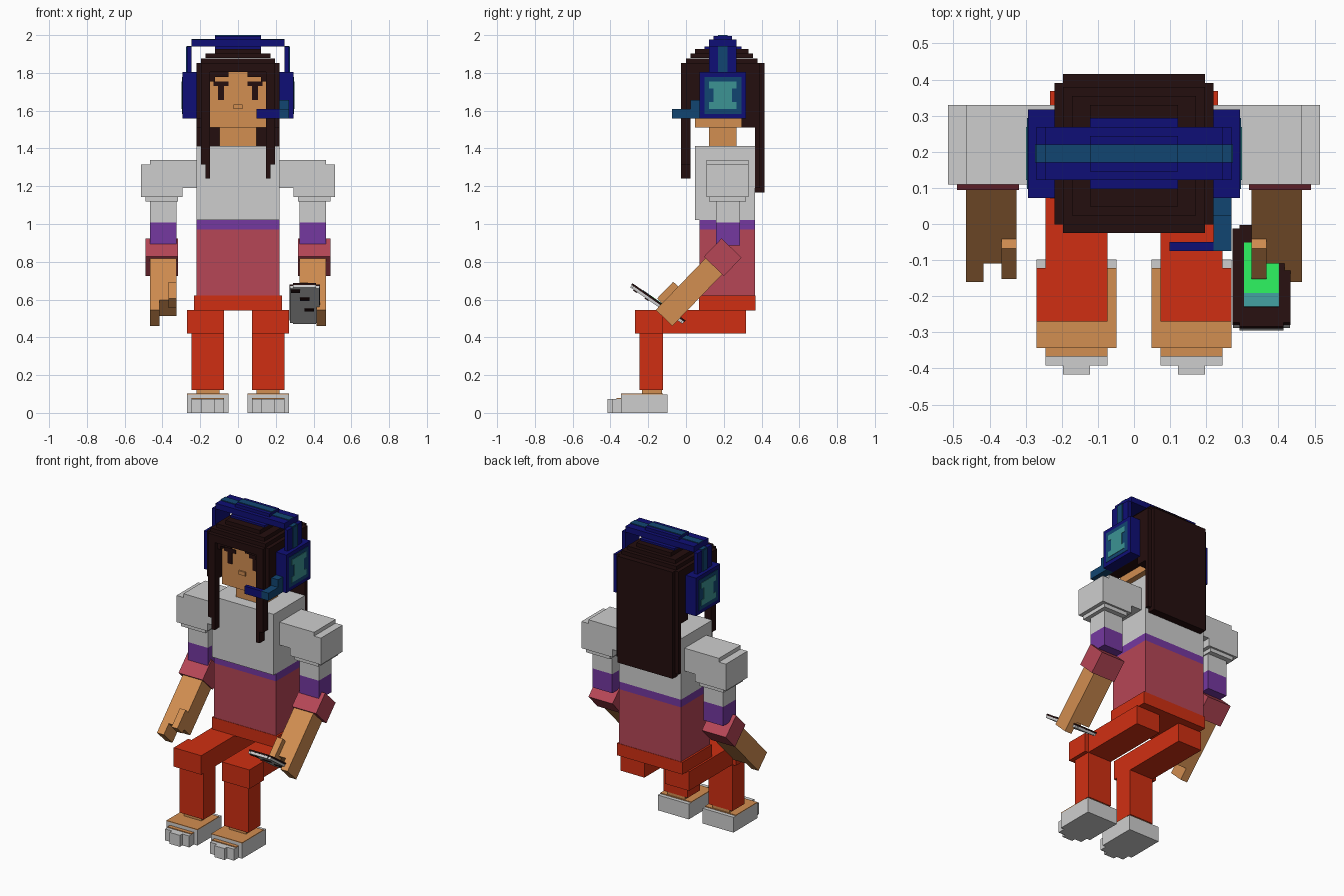
import bpy
import bmesh
from math import radians
from mathutils import Matrix, Vector

default_cube = bpy.data.objects.get("Cube")
if default_cube:
    bpy.data.objects.remove(default_cube, do_unlink=True)

UNIT = 0.0245  # edge length of one block


def linear(channel):
    c = channel / 255
    return c / 12.92 if c <= 0.04045 else ((c + 0.055) / 1.055) ** 2.4


def material(name, red, green, blue):
    colour = (linear(red), linear(green), linear(blue), 1)
    mat = bpy.data.materials.new(name)
    mat.use_nodes = True
    mat.diffuse_color = colour
    shader = mat.node_tree.nodes["Principled BSDF"]
    shader.inputs["Base Color"].default_value = colour
    shader.inputs["Roughness"].default_value = 0.9
    return mat


WHITE = material("pale grey", 206, 206, 206)
DARK = material("dark brown", 36, 14, 14)
SKIN = material("warm skin", 210, 142, 81)
NAVY = material("navy blue", 15, 15, 118)
TEAL = material("deep teal", 17, 69, 113)
AQUA = material("light teal", 60, 148, 148)
PURPLE = material("purple", 117, 56, 160)
PINK = material("dusty red", 182, 70, 86)
ORANGE = material("orange red", 208, 47, 18)
GREEN = material("bright green", 40, 224, 88)


def frame(x, y, z, tilt=0):
    """Local block grid: origin in world units, tilted about the x axis."""
    move = Matrix.Translation((x, y, z))
    return move @ Matrix.Rotation(radians(tilt), 4, "X") @ Matrix.Scale(UNIT, 4)


BODY = frame(0, 0.195, 1.51)          # origin at the chin
LEGS = frame(0, 0, 0)
FOREARM = frame(0, 0.19, 0.82, -44)   # origin at the elbow
PHONE = frame(0.353, -0.15, 0.578, -35)


def blocks(name, mat, space, boxes, flip=1):
    """One object made of boxes given as (x range, y range, z range)."""
    bm = bmesh.new()
    for x, y, z in boxes:
        if not isinstance(x, tuple):
            x = (-x, x)               # single number: centred half width
        size = Vector((x[1] - x[0], y[1] - y[0], z[1] - z[0]))
        middle = Vector((flip * sum(x), sum(y), sum(z))) / 2
        placed = space @ Matrix.Translation(middle) @ Matrix.Diagonal(size).to_4x4()
        bmesh.ops.create_cube(bm, size=1, matrix=placed)
    mesh = bpy.data.meshes.new(name)
    bm.to_mesh(mesh)
    bm.free()
    mesh.materials.append(mat)
    obj = bpy.data.objects.new(name, mesh)
    bpy.context.collection.objects.link(obj)
    return obj


def pair(name, mat, space, boxes):
    for side, flip in (("left_", 1), ("right_", -1)):
        blocks(side + name, mat, space, boxes, flip)


# Head and face
blocks("head", SKIN, BODY, [(6, (-6, 4), (0, 12))])
blocks("mouth", SKIN, BODY, [(1, (-6.4, -6), (4, 5))])
blocks("neck", SKIN, BODY, [(4, (-3, 3), (-4, 0))])
pair("eye", DARK, BODY, [
    ((2, 5.3), (-6.2, -6), (9, 10)),
    ((3, 4.3), (-6.2, -6), (6, 9)),
])

# Hair: stepped crown, sides, fringe, front locks and long back
blocks("hair_crown", DARK, BODY, [
    (9, (-8, 8), (12, 14)),
    (8, (-9, 9), (12, 14)),
    (8, (-8, 7.5), (14, 15)),
    (7, (-7, 6.5), (15, 16)),
    (5, (-6, 5.5), (16, 17)),
])
pair("hair_side", DARK, BODY, [
    ((6, 9), (-8, 8), (2, 12)),
    ((6, 8), (-9, -8), (2, 12)),
])
pair("hair_fringe", DARK, BODY, [
    ((2, 6), (-8, -6), (11, 12)),
    ((5, 6), (-8, -6), (10, 11)),
])
pair("hair_lock", DARK, BODY, [
    ((6, 8), (-9, -7), (-8, 2)),
    ((6, 7), (-9, -7), (-11, -8)),
])
blocks("hair_back", DARK, BODY, [
    (9, (4, 8), (0, 12)),
    (9, (7, 8), (-13, 0)),
    (8, (7, 9), (-14, 12)),
])

# Headset
pair("ear_cup", NAVY, BODY, [((9, 12), (-5, 5), (2, 12))])
pair("ear_cup_panel", TEAL, BODY, [((12, 12.1), (-4, 4), (3, 11))])
pair("ear_cup_badge", AQUA, BODY, [
    ((12, 12.2), (-3, 3), (4, 5.5)),
    ((12, 12.2), (-2, 2), (5.5, 8.5)),
    ((12, 12.2), (-3, 3), (8.5, 10)),
])
pair("headband_side", NAVY, BODY, [((10, 11), (-3, 3), (12, 17.5))])
blocks("headband_top", NAVY, BODY, [
    (10, (-3, 3), (17.5, 19)),
    (5, (-4, 4), (17, 17.5)),
    (5, (-2, 2), (19, 19.8)),
])
pair("headband_stripe", TEAL, BODY, [
    ((11, 11.2), (-1, 1), (12, 17.5)),
    ((10, 11), (-1, 1), (17.5, 17.7)),
    ((5, 10), (-1, 1), (19, 19.2)),
])
blocks("headband_top_stripe", TEAL, BODY, [(5, (-1, 1), (19.8, 20))])
blocks("microphone_arm", TEAL, BODY, [
    ((9, 11), (-11, -5), (2, 4)),
    ((9, 11), (-7, -5), (4, 6)),
])
blocks("microphone_tip", NAVY, BODY, [((4, 9), (-11, -10), (2, 4))])

# Torso in stacked colour bands
blocks("shirt_top", WHITE, BODY, [(9, (-6, 7), (-20, -4))])
blocks("shirt_stripe", PURPLE, BODY, [(9, (-5, 7), (-22, -20))])
blocks("shirt_bottom", PINK, BODY, [(9, (-5, 7), (-36.3, -22))])
blocks("waistband", ORANGE, BODY, [(9.5, (-5.1, 7.1), (-39.5, -36.3))])

# Arms
pair("shoulder_puff", WHITE, BODY, [
    ((9, 19), (-3.5, 5.5), (-8, -7)),
    ((9, 21), (-3.5, 5.5), (-13, -8)),
    ((12, 21), (-3.5, 5.5), (-15, -13)),
    ((13, 20), (-3, 5), (-16, -15)),
])
pair("sleeve", WHITE, BODY, [((13.3, 19), (-1.5, 3.7), (-20.5, -16))])
pair("sleeve_stripe", PURPLE, BODY, [((13.3, 19), (-1.5, 3.7), (-25.5, -20.5))])
pair("cuff", PINK, FOREARM, [((13, 20), (-3, 3), (-2.5, 3))])
pair("forearm", SKIN, FOREARM, [((13.3, 19), (-2.5, 2.5), (-15, -2.5))])
pair("fingers", SKIN, FOREARM, [((17, 19), (-2.5, 2.5), (-18, -15))])
pair("thumb", SKIN, FOREARM, [((13.3, 15), (-4, -1), (-16, -11))])

# Legs, bent at the knee
pair("thigh", ORANGE, LEGS, [
    ((3, 10), (-11, 13), (17.2, 22.2)),
    ((3, 11), (-11, -5), (17.2, 22.2)),
])
pair("shin", ORANGE, LEGS, [((3, 10), (-10, -5), (5, 17.2))])
pair("ankle", SKIN, LEGS, [((4, 9), (-9.5, -5.2), (4, 5))])
pair("shoe", WHITE, LEGS, [
    ((2, 11), (-14, -4), (0, 4)),
    ((3, 10), (-16, -14), (0, 3)),
    ((5, 8), (-17, -16), (0, 3)),
])
pair("foot_top", SKIN, LEGS, [
    ((2, 11), (-14, -5), (4, 4.2)),
    ((3, 10), (-15, -14), (3, 3.2)),
])

# Handheld phone
blocks("phone_body", WHITE, PHONE, [
    (3.2, (-6.5, 6.5), (-0.5, 0.1)),
    (2.5, (-6.9, 6.9), (-0.5, 0.1)),
])
blocks("phone_bezel", DARK, PHONE, [
    (3.3, (-6.5, 6.5), (0.1, 0.5)),
    (2.5, (-7, 7), (0.1, 0.5)),
])
blocks("phone_screen", GREEN, PHONE, [(2, (-2.5, 4.5), (0.5, 0.6))])
blocks("phone_screen_bar", AQUA, PHONE, [(2, (-4.3, -2.5), (0.5, 0.6))])
blocks("phone_back_marks", DARK, PHONE, [
    ((-3, -1), (-6, -5), (-0.7, -0.5)),
    ((-1, 1), (-3, -2), (-0.7, -0.5)),
    ((0, 2), (1, 2), (-0.7, -0.5)),
])
